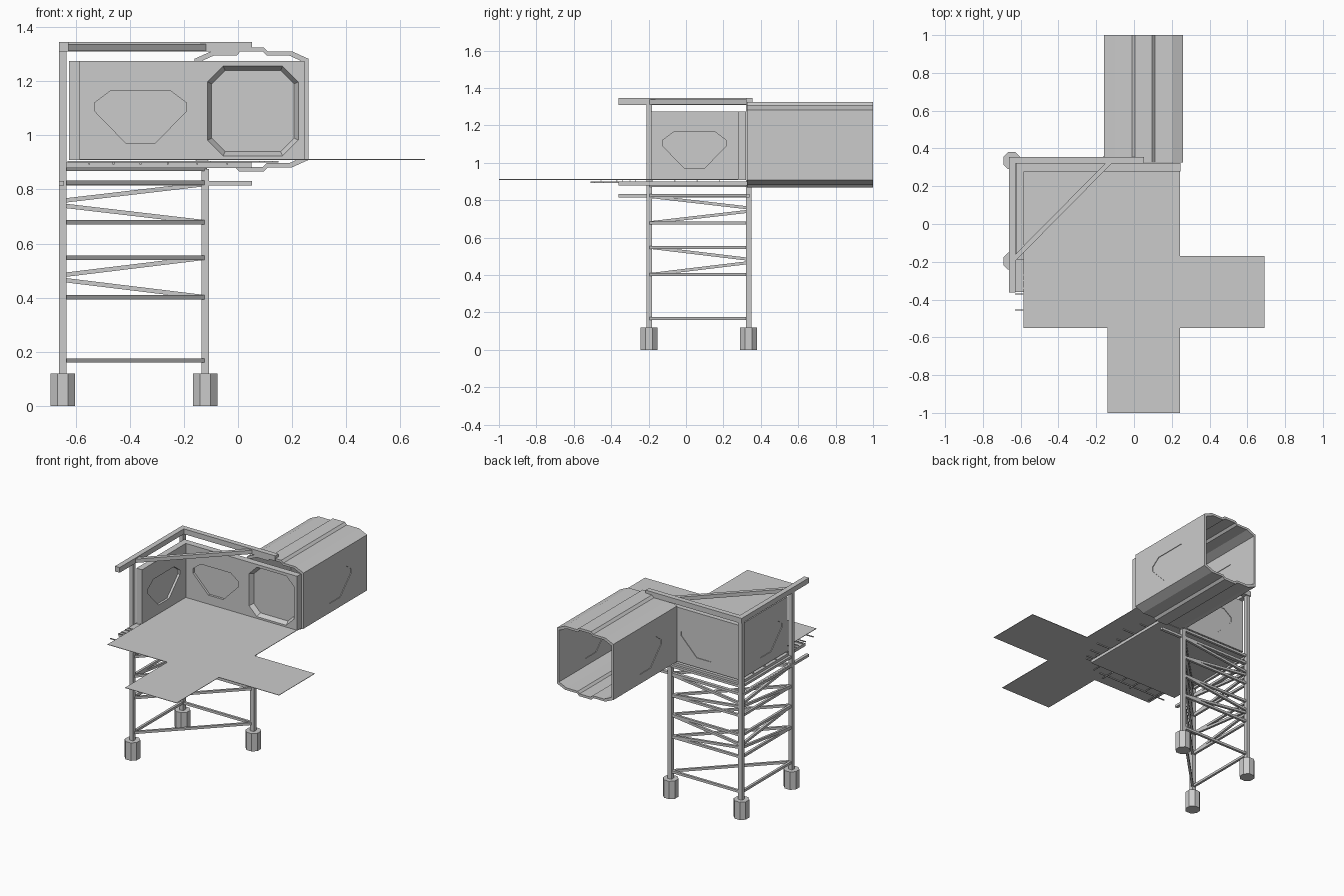
import bpy, bmesh
from mathutils import Vector

if "Cube" in bpy.data.objects:
    bpy.data.objects.remove(bpy.data.objects["Cube"])


def make(name, verts, faces):
    me = bpy.data.meshes.new(name)
    bm = bmesh.new()
    vs = [bm.verts.new(v) for v in verts]
    for f in faces:
        bm.faces.new([vs[i] for i in f])
    bmesh.ops.recalc_face_normals(bm, faces=bm.faces)
    bm.to_mesh(me)
    bm.free()
    ob = bpy.data.objects.new(name, me)
    bpy.context.collection.objects.link(ob)
    return ob


def loft(name, a, b):
    # solid between two matching outlines
    n = len(a)
    faces = [(i, (i + 1) % n, n + (i + 1) % n, n + i) for i in range(n)]
    return make(name, a + b, faces + [tuple(range(n)), tuple(range(n, 2 * n))])


def box(name, x0, x1, y0, y1, z0, z1):
    def ring(z):
        return [(x0, y0, z), (x1, y0, z), (x1, y1, z), (x0, y1, z)]
    return loft(name, ring(z0), ring(z1))


def bar(name, p, q, w=0.016):
    # square bar between two points
    p, q = Vector(p), Vector(q)
    d = (q - p).normalized()
    up = Vector((0, 0, 1)) if abs(d.z) < 0.9 else Vector((0, 1, 0))
    s = d.cross(up).normalized() * w / 2
    t = s.cross(d).normalized() * w / 2
    def ring(c):
        return [tuple(c + s * i + t * j) for i, j in ((-1, -1), (1, -1), (1, 1), (-1, 1))]
    return loft(name, ring(p), ring(q))


def cut(ob, cutter):
    m = ob.modifiers.new("cut", "BOOLEAN")
    m.operation, m.object, m.solver = "DIFFERENCE", cutter, "EXACT"
    bpy.context.view_layer.objects.active = ob
    bpy.ops.object.modifier_apply(modifier=m.name)
    bpy.data.objects.remove(cutter)


# recessed panel outline (offset along the wall, height)
HEX = [(-0.11, 1.165), (0.11, 1.165), (0.17, 1.12), (0.17, 1.09),
       (0.055, 0.972), (-0.055, 0.972), (-0.17, 1.09), (-0.17, 1.12)]


def recess_x(ob, yc, xa, xb):
    cut(ob, loft("cutter", [(xa, yc + u, z) for u, z in HEX], [(xb, yc + u, z) for u, z in HEX]))


def recess_y(ob, xc, ya, yb):
    cut(ob, loft("cutter", [(xc + u, ya, z) for u, z in HEX], [(xc + u, yb, z) for u, z in HEX]))


# posts and octagonal feet
XL, XR, YF, YB = -0.647, -0.121, -0.197, 0.335
for nm, x, y, top in (("corner", XL, YB, 1.34), ("back", XR, YB, 0.875), ("front", XL, YF, 1.34)):
    box(nm + "_post", x - 0.014, x + 0.014, y - 0.014, y + 0.014, 0.1, top)
    oc = [(0.045, 0.019), (0.019, 0.045), (-0.019, 0.045), (-0.045, 0.019),
          (-0.045, -0.019), (-0.019, -0.045), (0.019, -0.045), (0.045, -0.019)]
    loft(nm + "_foot", [(x + a, y + b, 0) for a, b in oc], [(x + a, y + b, 0.12) for a, b in oc])

# horizontal ties on all three sides
for z in (0.168, 0.402, 0.548, 0.679, 0.825, 0.877):
    bar("back_tie", (XL, YB, z), (XR, YB, z))
    bar("left_tie", (XL, YF, z), (XL, YB, z))
    bar("diagonal_tie", (XL, YF, z), (XR, YB, z))

# V braces meeting at the corner post
for lo, hi in ((0.402, 0.548), (0.679, 0.82)):
    mid = (lo + hi) / 2
    for a, b in ((mid - 0.009, lo), (mid + 0.009, hi)):
        bar("back_brace", (XL, YB, a), (XR, YB, b))
        bar("left_brace", (XL, YB, a), (XL, YF, b))

# overhanging beams
for nm, z0, z1 in (("lower", 0.815, 0.832), ("top", 1.31, 1.345)):
    h = 0.035 if nm == "top" else 0.02
    box(nm + "_back_beam", -0.662, 0.052, 0.32, 0.32 + h, z0, z1)
    box(nm + "_left_beam", -0.662, -0.662 + h, -0.362, 0.345, z0, z1)
bar("top_diagonal_beam", (XL, YF, 1.325), (XR, YB, 1.325), 0.025)

# slab with exposed rods
box("floor_slab", -0.635, 0.05, -0.36, 0.325, 0.879, 0.899)
for i, (y, e) in enumerate(((-0.455, -0.1), (-0.37, 0.08), (-0.34, 0.1), (-0.3, 0.06), (-0.27, 0.13),
                            (-0.18, 0.15), (-0.06, 0.09), (0.06, 0.14), (0.18, 0.1))):
    bar("rod_x", (-0.63, y, 0.903), (e, y, 0.903), 0.006)
for x, e in ((-0.55, -0.51), (-0.46, -0.43), (-0.36, -0.47), (-0.26, -0.42), (-0.15, -0.49), (-0.04, -0.44)):
    bar("rod_y", (x, e, 0.896), (x, 0.2, 0.896), 0.006)

# thin floor sheet with two arms
sheet = [(-0.585, 0.28), (-0.585, -0.55), (-0.14, -0.55), (-0.14, -1), (0.243, -1),
         (0.243, -0.55), (0.69, -0.55), (0.69, -0.17), (0.243, -0.17), (0.243, 0.28)]
loft("floor_sheet", [(x, y, 0.909) for x, y in sheet], [(x, y, 0.912) for x, y in sheet])

# left wall
wall = box("left_wall", -0.625, -0.583, -0.187, 0.3, 0.909, 1.275)
recess_x(wall, 0.045, -0.598, -0.5)
recess_x(wall, 0.045, -0.7, -0.621)

# back wall with panel recess and bevelled door
wall = box("back_wall", -0.625, 0.245, 0.278, 0.322, 0.909, 1.275)
recess_y(wall, -0.36, 0.2, 0.293)
recess_y(wall, -0.36, 0.318, 0.4)


def octagon(hw, hh, c, y):
    return [(0.055 + a, y, 1.09 + b) for a, b in (
        (hw, hh - c), (hw - c, hh), (c - hw, hh), (-hw, hh - c),
        (-hw, c - hh), (c - hw, -hh), (hw - c, -hh), (hw, c - hh))]


cut(wall, loft("cutter", octagon(0.172, 0.17, 0.06, 0.27), octagon(0.152, 0.15, 0.05, 0.307)))

# tunnel: hollow tube with ridged roof and floor, mirrored about its centre
CX, CZ = 0.05, 1.096
q = [(0.21, 0.187), (0.15, 0.214), (0.06, 0.214), (0.045, 0.229)]
half = q + [(-x, z) for x, z in reversed(q)]
outer = half + [(-x, -z) for x, z in half]
inner = [(x * 0.925, z * 0.93) for x, z in outer]
n = len(outer)
verts = [(CX + x, y, CZ + z) for y in (0.325, 1.0) for ring in (outer, inner) for x, z in ring]
faces = []
for i in range(n):
    j = (i + 1) % n
    for a, b in ((0, n), (n, 3 * n), (3 * n, 2 * n), (2 * n, 0)):
        faces.append((a + i, a + j, b + j, b + i))
tunnel = make("tunnel", verts, faces)
recess_x(tunnel, 0.66, CX + 0.206, CX + 0.3)
recess_x(tunnel, 0.66, CX - 0.3, CX - 0.206)
recess_x(tunnel, 0.66, CX - 0.198, CX + 0.198)
